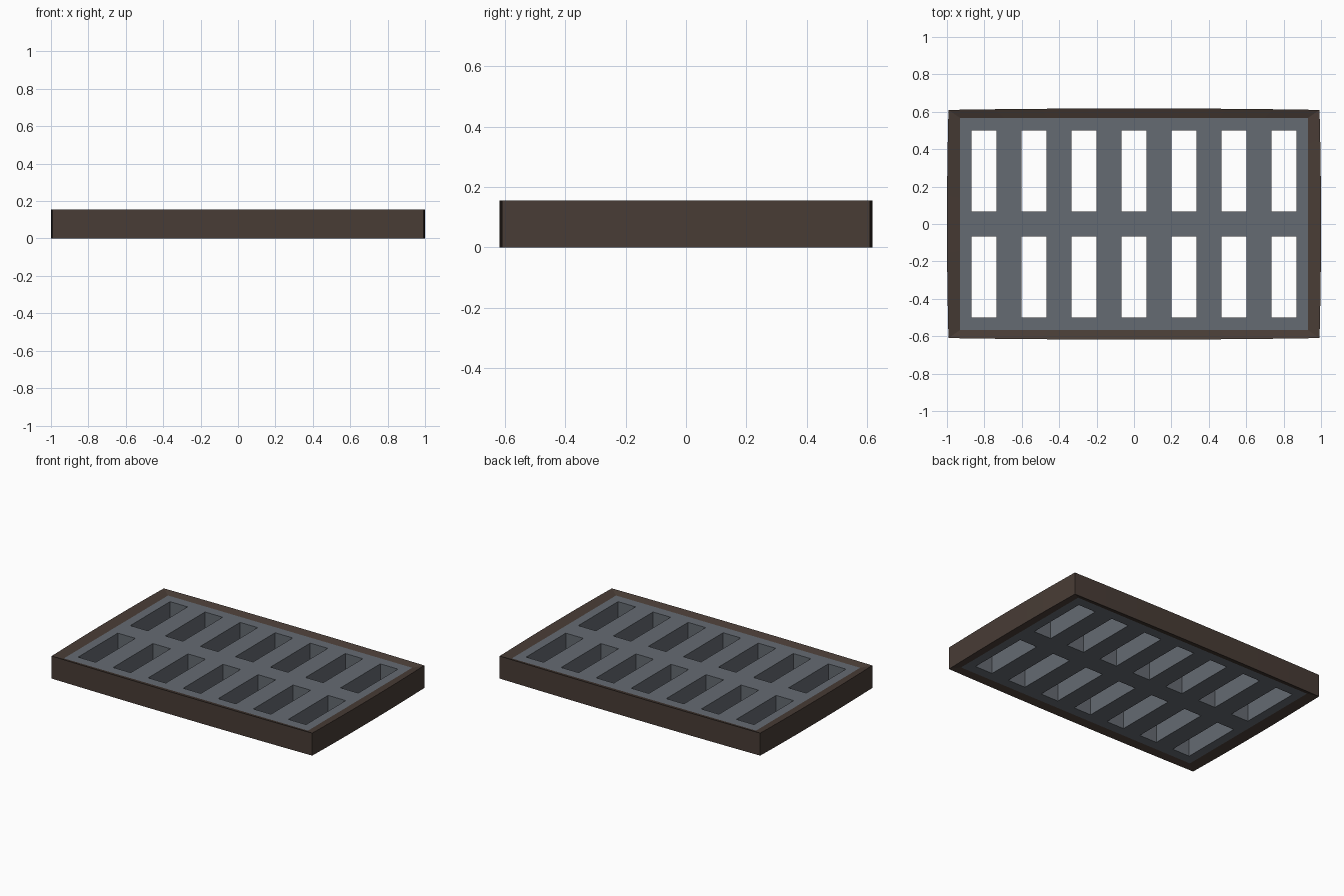
import bpy, bmesh

cube = bpy.data.objects.get("Cube")
if cube:
    bpy.data.objects.remove(cube, do_unlink=True)


def material(name, colour):
    mat = bpy.data.materials.new(name)
    mat.use_nodes = True
    mat.diffuse_color = colour
    mat.node_tree.nodes["Principled BSDF"].inputs["Base Color"].default_value = colour
    return mat


def finish(name, bm, mat):
    bmesh.ops.recalc_face_normals(bm, faces=bm.faces)
    mesh = bpy.data.meshes.new(name)
    bm.to_mesh(mesh)
    bm.free()
    mesh.materials.append(mat)
    obj = bpy.data.objects.new(name, mesh)
    bpy.context.collection.objects.link(obj)


brown = material("dark brown", (0.065, 0.045, 0.036, 1))
slate = material("slate grey", (0.13, 0.145, 0.168, 1))

HEIGHT, RECESS = 0.155, 0.016
INNER_X, INNER_Y = 0.93, 0.567
OUTER_X, OUTER_Y, BULGE = 0.992, 0.61, 0.008
STEPS = 8


def ring(bm, hx, hy, bulge, z):
    """Rectangle outline whose sides bow outwards."""
    corners = [(-hx, -hy), (hx, -hy), (hx, hy), (-hx, hy)]
    verts = []
    for i, (ax, ay) in enumerate(corners):
        bx, by = corners[(i + 1) % 4]
        nx, ny = [(0, -1), (1, 0), (0, 1), (-1, 0)][i]
        for s in range(STEPS):
            t = s / STEPS
            bow = bulge * 4 * t * (1 - t)
            verts.append(bm.verts.new((ax + (bx - ax) * t + nx * bow,
                                       ay + (by - ay) * t + ny * bow, z)))
    return verts


# Bowed frame with rims sloping in to the grate
bm = bmesh.new()
rings = [ring(bm, OUTER_X, OUTER_Y, BULGE, 0),
         ring(bm, OUTER_X, OUTER_Y, BULGE, HEIGHT),
         ring(bm, INNER_X, INNER_Y, 0, HEIGHT - RECESS),
         ring(bm, INNER_X, INNER_Y, 0, RECESS)]
for k, a in enumerate(rings):
    b = rings[(k + 1) % 4]
    for i in range(len(a)):
        j = (i + 1) % len(a)
        bm.faces.new((a[i], a[j], b[j], b[i]))
finish("frame", bm, brown)

# Grate slab with two rows of seven slots
xs = [-INNER_X]
for k in range(-3, 4):
    xs += [k * 0.267 - 0.067, k * 0.267 + 0.067]
xs.append(INNER_X)
ys = [-INNER_Y, -0.5, -0.068, 0.068, 0.5, INNER_Y]
bm = bmesh.new()
grid = [[bm.verts.new((x, y, RECESS)) for y in ys] for x in xs]
for i in range(len(xs) - 1):
    for j in range(len(ys) - 1):
        if not (i % 2 and j % 2):
            bm.faces.new((grid[i][j], grid[i + 1][j], grid[i + 1][j + 1], grid[i][j + 1]))
top = bmesh.ops.extrude_face_region(bm, geom=bm.faces[:], use_keep_orig=True)
bmesh.ops.translate(bm, vec=(0, 0, HEIGHT - 2 * RECESS),
                    verts=[g for g in top["geom"] if isinstance(g, bmesh.types.BMVert)])
finish("grate", bm, slate)
